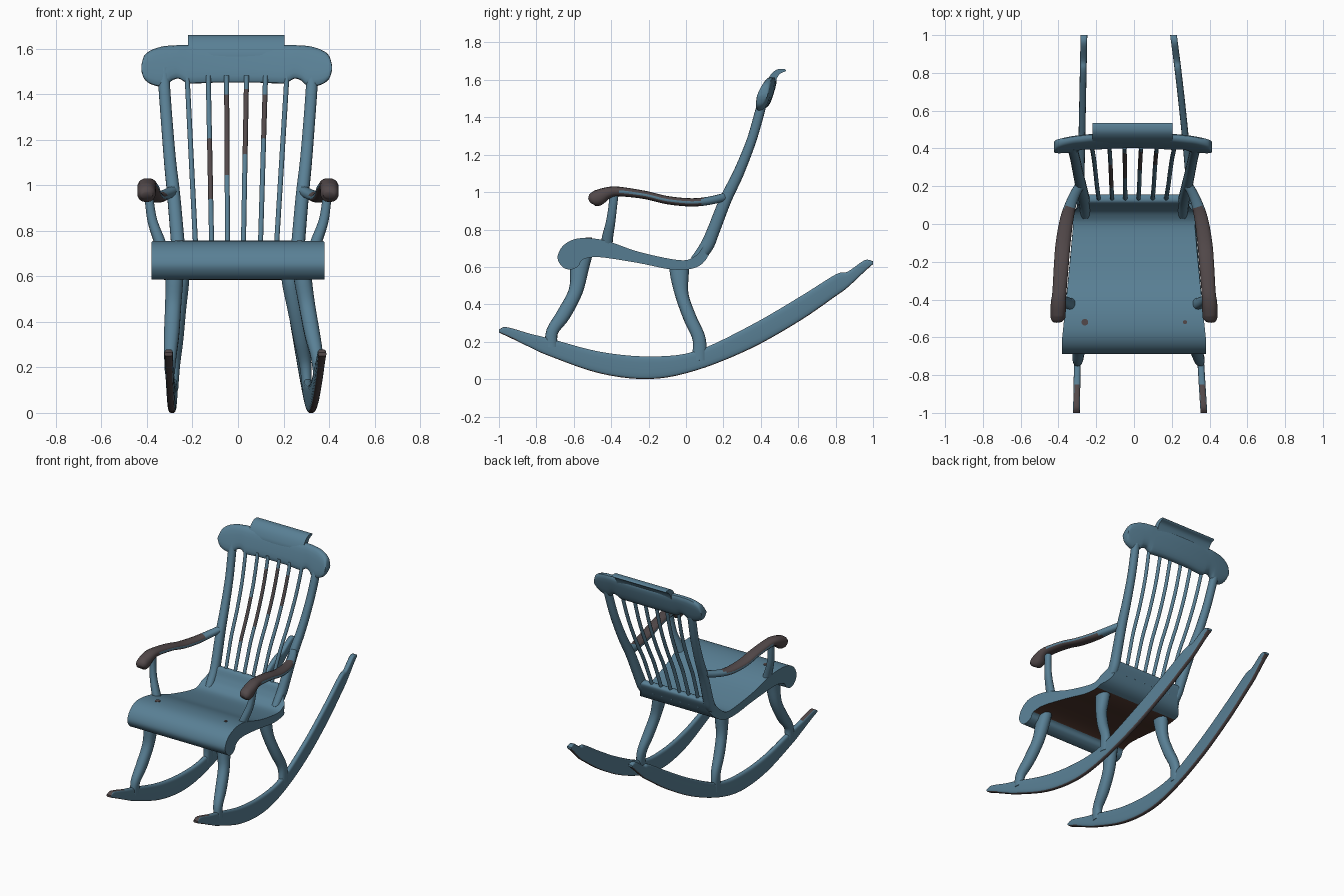
import bpy, bmesh, math
from mathutils import Vector

if "Cube" in bpy.data.objects:
    bpy.data.objects.remove(bpy.data.objects["Cube"])

X, Z = Vector((1, 0, 0)), Vector((0, 0, 1))


def material(name, rgb):
    m = bpy.data.materials.new(name)
    m.diffuse_color = (*rgb, 1)
    m.use_nodes = True
    m.node_tree.nodes["Principled BSDF"].inputs["Base Color"].default_value = m.diffuse_color
    return m


MATS = [material("blue paint", (0.10, 0.215, 0.30)),
        material("worn grey", (0.085, 0.066, 0.068)),
        material("bare brown wood", (0.085, 0.04, 0.028))]


def spline(pts, n=5, closed=False):
    """Catmull-Rom through tuples of any length."""
    out, m = [], len(pts)
    at = (lambda i: pts[i % m]) if closed else (lambda i: pts[min(max(i, 0), m - 1)])
    for i in range(m if closed else m - 1):
        p0, p1, p2, p3 = at(i - 1), at(i), at(i + 1), at(i + 2)
        for k in range(n):
            t = k / n
            out.append(tuple(0.5 * (2 * b + (c - a) * t + (2 * a - 5 * b + 4 * c - d) * t * t
                                    + (3 * b - a - 3 * c + d) * t ** 3)
                             for a, b, c, d in zip(p0, p1, p2, p3)))
    if not closed:
        out.append(pts[-1])
    return out


def ring(c, s, u, a, b, n=14, p=2.0):
    """Superellipse section round c with half sizes a (along s) and b (along u)."""
    pts = []
    for i in range(n):
        t = 2 * math.pi * (i + 0.5) / n
        f = lambda v: math.copysign(abs(v) ** (2 / p), v)
        pts.append(c + s * (a * f(math.cos(t))) + u * (b * f(math.sin(t))))
    return pts


def loft(name, rings, rule=None, angle=45):
    """Skin a list of rings, cap the ends, colour faces by rule(normal, centre)."""
    bm = bmesh.new()
    vs = [[bm.verts.new(p) for p in r] for r in rings]
    n = len(rings[0])
    for r0, r1 in zip(vs, vs[1:]):
        for i in range(n):
            bm.faces.new((r0[i], r0[(i + 1) % n], r1[(i + 1) % n], r1[i]))
    bm.faces.new(vs[0][::-1])
    bm.faces.new(vs[-1])
    bmesh.ops.recalc_face_normals(bm, faces=bm.faces)
    bm.normal_update()
    for f in bm.faces:
        f.material_index = rule(f.normal, f.calc_center_median()) if rule else 0
    me = bpy.data.meshes.new(name)
    bm.to_mesh(me)
    bm.free()
    for m in MATS:
        me.materials.append(m)
    ob = bpy.data.objects.new(name, me)
    bpy.context.collection.objects.link(ob)
    bpy.ops.object.select_all(action='DESELECT')
    ob.select_set(True)
    bpy.context.view_layer.objects.active = ob
    bpy.ops.object.shade_smooth_by_angle(angle=math.radians(angle))
    return ob


def sweep(name, pts, rule=None, n=14, p=2.3, steps=5):
    """Tube along points (x, y, z, half width, half depth)."""
    path = spline(pts, steps)
    pos = [Vector(q[:3]) for q in path]
    rings = []
    for i, q in enumerate(path):
        t = (pos[min(i + 1, len(pos) - 1)] - pos[max(i - 1, 0)]).normalized()
        s = (X - t * t.x).normalized()
        rings.append(ring(pos[i], s, t.cross(s), q[3], q[4], n, p))
    return loft(name, rings, rule)


def slab(name, profile, width, rule=None, x0=0.0, angle=45):
    """Side profile (y, z) extruded across x; width(y) gives the half width."""
    return loft(name, [[Vector((x0 + s * width(y), y, z)) for y, z in profile] for s in (-1, 1)],
                rule, angle)


# Seat: rolled front edge, dished middle, raised back lip, bare underside
seat_profile = spline([(.115, .755), (.085, .70), (.045, .655), (-.035, .636), (-.25, .68),
                       (-.41, .735), (-.516, .754), (-.60, .747), (-.66, .71), (-.687, .65),
                       (-.66, .60), (-.615, .586), (-.575, .605), (-.55, .64), (-.46, .652),
                       (-.25, .62), (-.09, .588), (.02, .588), (.09, .62), (.135, .69),
                       (.155, .745)], 5, True)


def seat_width(y):
    if y > .06:
        return max(.265, .32 - (y - .06) * 0.9)
    return .322 + .058 * min(1, max(0, -y / .6)) ** 1.1


slab("seat", seat_profile, seat_width,
     lambda n, c: 2 if n.z < -.6 and -.55 < c.y < .02 else 0)

# Exposed peg ends in the seat
for x, r in ((-.26, .018), (.27, .011)):
    c = Vector((x, -.52, .753))
    loft("seat_peg", [ring(c + Z * h, X, Vector((0, 1, 0)), r, r, 12) for h in (-.004, .004)],
         lambda n, c: 1)

# Crest rail: scrolled ends, bowed and leaning back
half = [(.418, 1.50, 1.53), (.405, 1.465, 1.57), (.375, 1.443, 1.593), (.335, 1.433, 1.607),
        (.305, 1.44, 1.612), (.283, 1.46, 1.613), (.255, 1.468, 1.615), (.23, 1.455, 1.615),
        (.205, 1.446, 1.615), (.1, 1.45, 1.615)]
stations = [(-x, a, b) for x, a, b in half] + [(0, 1.45, 1.615)] + half[::-1]
lean = Vector((0, .3, 1))
rings = []
for x, zb, zt in spline(stations, 4):
    zm = (zb + zt) / 2
    y = .442 + (zm - 1.53) * .3 - .03 * (x / .42) ** 2
    rings.append(ring(Vector((x - .006, y, zm)), Vector((0, 1, 0)), lean, .028, (zt - zb) / 2, 18, 3))
loft("crest_rail", rings)

# Rolled cap on the crest rail
cap = spline([(.425, 1.56), (.447, 1.62), (.485, 1.655), (.525, 1.658), (.533, 1.647),
              (.502, 1.632), (.482, 1.60), (.465, 1.56)], 4, True)
slab("crest_cap", cap, lambda y: .212, x0=-.007)

# Spindles, with paint worn off the fronts of the middle ones
rise = [(.12, .68), (.135, .75), (.17, .85), (.212, .96), (.28, 1.1), (.348, 1.27),
        (.392, 1.42), (.405, 1.48)]
worn = [None, (.95, 1.2), (1.05, 1.4), (1.15, 1.42), (1.2, 1.4), None]
feet = (-.187, -.116, -.046, .024, .099, .17)
heads = (-.222, -.13, -.05, .037, .12, .213)
for x0, x1, w in zip(feet, heads, worn):
    pts = [(x0 + (x1 - x0) * (z - .75) / .7, y, z, .0115, .012) for y, z in rise]
    sweep("spindle", pts,
          lambda n, c, w=w: 1 if w and w[0] < c.z < w[1] and n.y < -.3 else 0, n=10, p=2)


def arm_colour(n, c):
    if c.y > .09:
        return 0
    return 1 if c.y < -.36 or abs(n.z) > .45 else 0


def rocker_colour(n, c):
    return 1 if n.z < -.5 or (c.y < -.84 and abs(n.x) < .6) else 0


rocker_shape = [(-1, .25, .265), (-.97, .235, .279), (-.917, .21, .268), (-.83, .168, .242),
                (-.73, .123, .218), (-.46, .03, .147), (-.195, 0, .122), (.05, .045, .15),
                (.34, .16, .285), (.607, .31, .44), (.8, .443, .56), (.864, .49, .575),
                (.955, .575, .636), (1.0, .615, .63)]

for side, s in (("left", -1), ("right", 1)):
    # Back post
    sweep(side + "_back_post",
          [(s * x, y, z, a, b) for x, y, z, a, b in
           [(.258, .05, .63, .026, .03), (.262, .11, .71, .03, .036), (.268, .145, .79, .03, .034),
            (.283, .212, .96, .029, .032), (.298, .28, 1.1, .027, .029),
            (.312, .348, 1.27, .026, .026), (.323, .392, 1.42, .026, .026),
            (.327, .415, 1.51, .026, .024)]])
    # Arm with scrolled hand rest
    sweep(side + "_arm",
          [(s * x, y, z, a, b) for x, y, z, a, b in
           [(.40, -.515, .955, .025, .015), (.402, -.50, .962, .038, .034),
            (.402, -.47, .97, .041, .043), (.40, -.42, .995, .041, .032),
            (.395, -.36, 1.003, .038, .026), (.385, -.22, .985, .04, .022),
            (.375, -.1, .957, .04, .022), (.355, .03, .945, .036, .022),
            (.325, .13, .955, .028, .022), (.285, .21, .975, .024, .022)]], arm_colour)
    # Arm support
    sweep(side + "_arm_support",
          [(s * x, y, z, a, b) for x, y, z, a, b in
           [(.393, -.385, .985, .02, .024), (.388, -.392, .92, .02, .023),
            (.375, -.403, .84, .022, .025), (.345, -.42, .755, .025, .03),
            (.325, -.425, .70, .026, .032)]])
    # Rocker: the two sides splay differently
    xc = (lambda y: -.285 + .02 * y) if s < 0 else (lambda y: .308 - .062 * y - .037 * max(y, 0) ** 2)
    loft(side + "_rocker",
         [ring(Vector((xc(y), y, (a + b) / 2)), X, Z, .018, (b - a) / 2, 16, 4)
          for y, a, b in spline(rocker_shape, 5)], rocker_colour)
    # Front leg
    top, foot = s * .277, xc(-.72)
    leg = [(0, -.55, .67, .038, .05), (.08, -.568, .60, .04, .05), (.35, -.59, .47, .036, .038),
           (.65, -.655, .345, .034, .038), (.9, -.715, .255, .028, .032), (1, -.72, .17, .022, .035)]
    sweep(side + "_front_leg", [(top + (foot - top) * t, *r) for t, *r in leg])
    # Rear leg
    top, foot = (-.25 if s < 0 else .225), xc(.07)
    leg = [(0, -.035, .62, .038, .052), (.1, -.035, .56, .038, .05), (.35, -.022, .45, .034, .036),
           (.65, .02, .33, .033, .035), (.9, .07, .215, .027, .035), (1, .07, .10, .021, .04)]
    sweep(side + "_rear_leg", [(top + (foot - top) * t, *r) for t, *r in leg])
